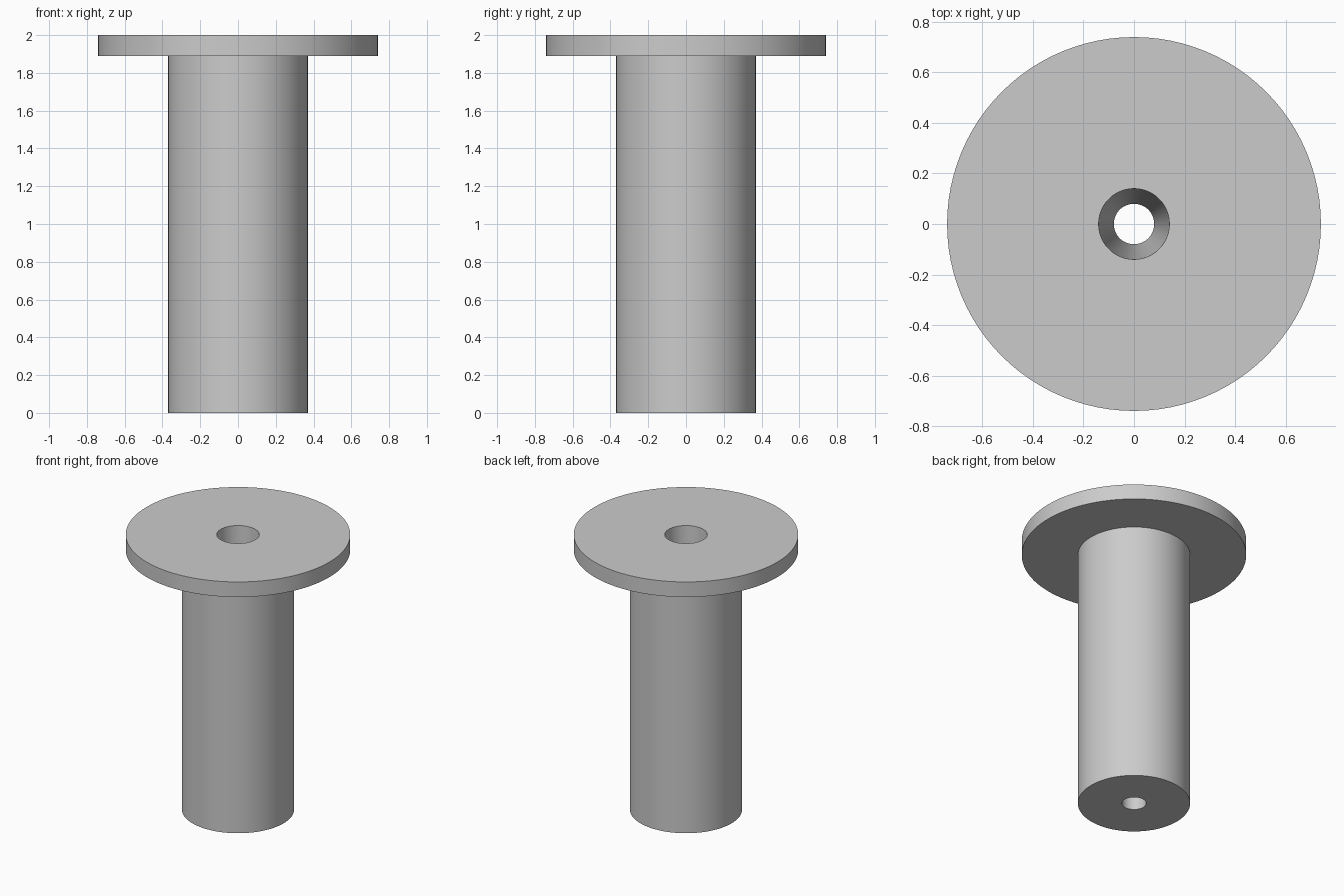
import bpy, bmesh, math

if "Cube" in bpy.data.objects:
    bpy.data.objects.remove(bpy.data.objects["Cube"])

SEGMENTS = 96

grey = bpy.data.materials.new("light grey")
grey.diffuse_color = (0.6, 0.6, 0.6, 1)
grey.use_nodes = True
grey.node_tree.nodes["Principled BSDF"].inputs["Base Color"].default_value = grey.diffuse_color

# Closed cross-section (radius, z): shaft, top flange, tapered through-bore
profile = [(0.08, 0), (0.37, 0), (0.37, 1.89), (0.74, 1.89), (0.74, 2), (0.14, 2)]

bm = bmesh.new()
rings = []
for i in range(SEGMENTS):
    a = 2 * math.pi * i / SEGMENTS
    rings.append([bm.verts.new((r * math.cos(a), r * math.sin(a), z)) for r, z in profile])

# Join neighbouring sections into a solid of revolution
n = len(profile)
for i in range(SEGMENTS):
    a, b = rings[i], rings[(i + 1) % SEGMENTS]
    for j in range(n):
        k = (j + 1) % n
        bm.faces.new((a[j], b[j], b[k], a[k]))
bmesh.ops.recalc_face_normals(bm, faces=bm.faces)

mesh = bpy.data.meshes.new("flanged_bushing")
bm.to_mesh(mesh)
bm.free()
mesh.materials.append(grey)
bushing = bpy.data.objects.new("flanged_bushing", mesh)
bpy.context.collection.objects.link(bushing)

# Smooth round walls, sharp rims
bpy.context.view_layer.objects.active = bushing
bushing.select_set(True)
bpy.ops.object.shade_smooth_by_angle(angle=math.radians(30))
